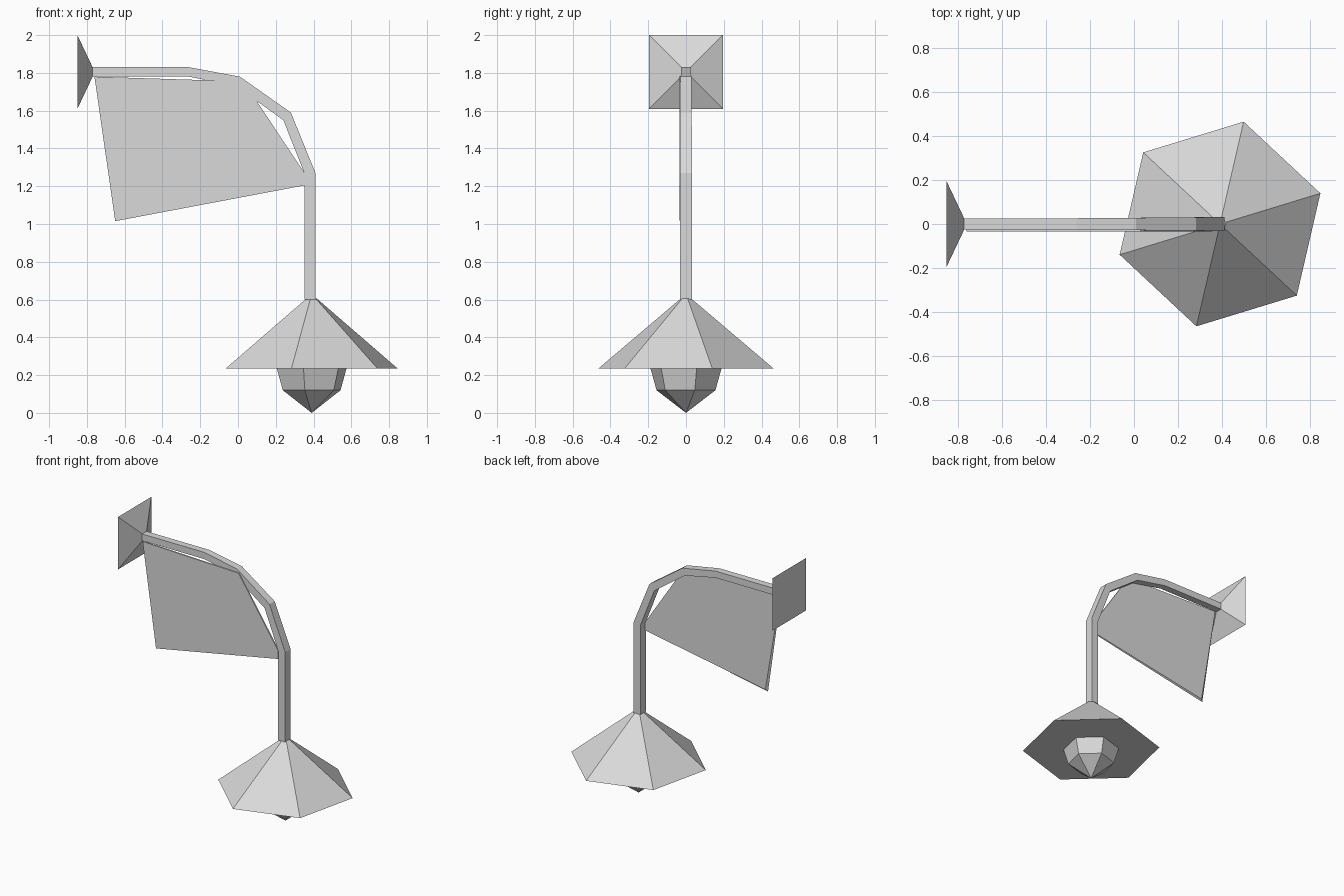
import bpy
import bmesh
import math

cube = bpy.data.objects.get("Cube")
if cube:
    bpy.data.objects.remove(cube, do_unlink=True)

grey = bpy.data.materials.new("light grey")
grey.use_nodes = True
colour = (0.7, 0.7, 0.7, 1)
grey.diffuse_color = colour
grey.node_tree.nodes["Principled BSDF"].inputs["Base Color"].default_value = colour


def loft(name, rings):
    """Skin a closed solid through rings of points; a one-point ring is a tip."""
    bm = bmesh.new()
    loops = [[bm.verts.new(p) for p in ring] for ring in rings]
    for a, b in zip(loops, loops[1:]):
        n = len(a)
        for i in range(n):
            j = (i + 1) % n
            if len(b) == 1:
                bm.faces.new((a[i], a[j], b[0]))
            else:
                bm.faces.new((a[i], a[j], b[j], b[i]))
    for end in (loops[0], loops[-1]):
        if len(end) > 2:
            bm.faces.new(end)
    bmesh.ops.recalc_face_normals(bm, faces=bm.faces)
    mesh = bpy.data.meshes.new(name)
    bm.to_mesh(mesh)
    bm.free()
    mesh.materials.append(grey)
    obj = bpy.data.objects.new(name, mesh)
    bpy.context.collection.objects.link(obj)
    return obj


def hexagon(radius, z):
    angles = [math.radians(17 + 60 * i) for i in range(6)]
    return [(0.39 + radius * math.cos(a), radius * math.sin(a), z) for a in angles]


def wall_square(x, half, z):
    return [(x, -half, z - half), (x, half, z - half),
            (x, half, z + half), (x, -half, z + half)]


# Wall mount: a shallow pyramid with a small flat tip
loft("wall_mount", [wall_square(-0.85, 0.195, 1.805), wall_square(-0.77, 0.026, 1.805)])

# Bent arm: outer and inner bend points with half width
bends = [((-0.775, 1.83), (-0.775, 1.78), 0.026),
         ((-0.26, 1.83), (-0.26, 1.78), 0.026),
         ((0.01, 1.78), (-0.01, 1.73), 0.028),
         ((0.28, 1.59), (0.24, 1.55), 0.03),
         ((0.41, 1.27), (0.353, 1.265), 0.032),
         ((0.41, 0.6), (0.353, 0.6), 0.032)]
loft("arm", [[(o[0], -w, o[1]), (o[0], w, o[1]), (i[0], w, i[1]), (i[0], -w, i[1])]
             for o, i, w in bends])

# Thin brace panel under the arm, with a slightly smaller back face
front = [(-0.76, 1.78), (0.03, 1.755), (0.355, 1.265), (0.355, 1.205), (-0.65, 1.015)]
back = front[:4] + [(-0.635, 1.03)]
loft("brace_panel", [[(x, -0.035, z) for x, z in front],
                     [(x, -0.025, z) for x, z in back]])

# Six-sided shade and the bulb below it
loft("lamp_shade", [hexagon(0.476, 0.235), hexagon(0.028, 0.606)])
loft("bulb", [hexagon(0.193, 0.236), hexagon(0.16, 0.12), [(0.39, 0, 0)]])
